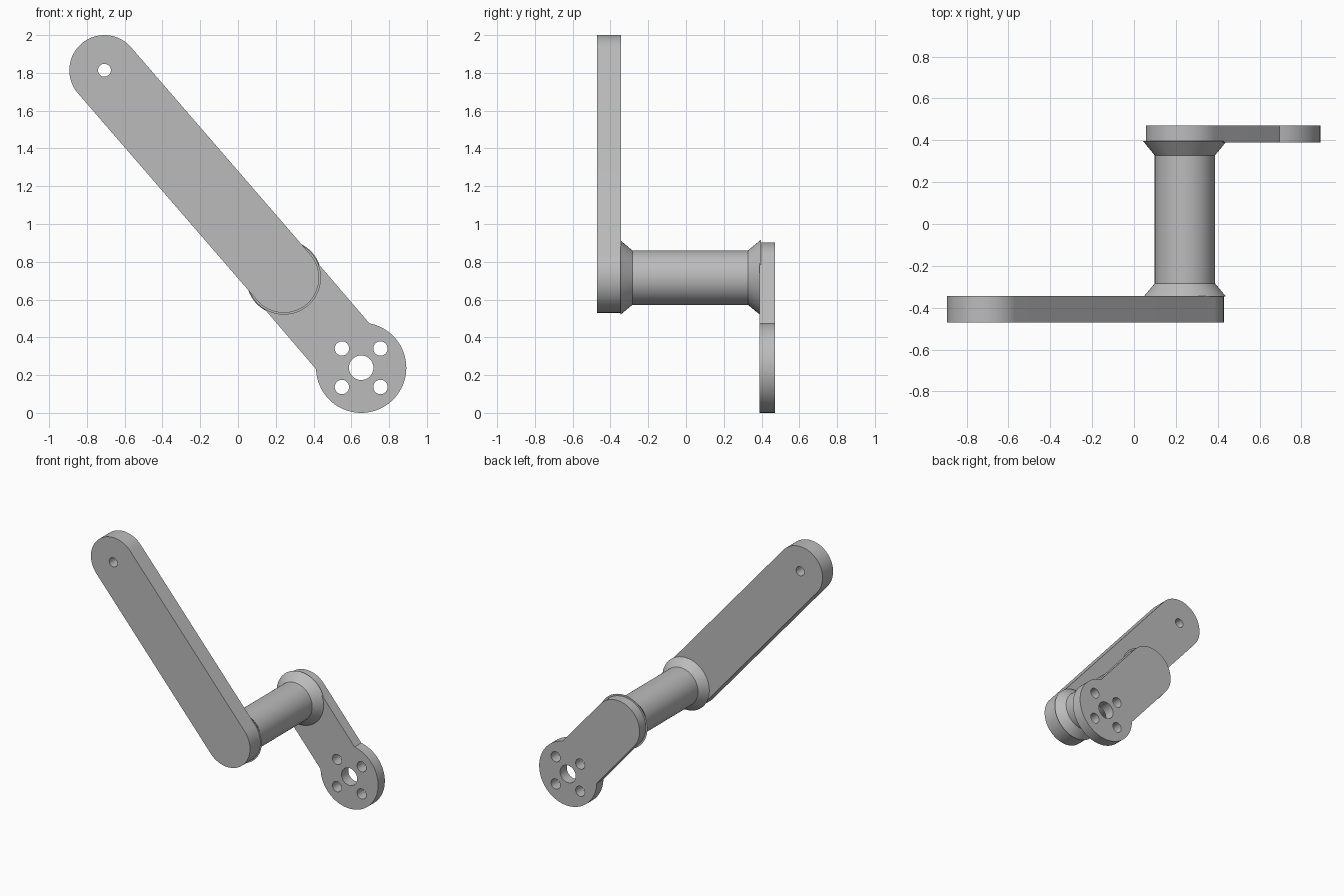
import bpy, bmesh, math
from mathutils import Matrix, Vector

old = bpy.data.objects.get("Cube")
if old:
    bpy.data.objects.remove(old, do_unlink=True)

# One plain grey for the whole crank
grey = bpy.data.materials.new("machined grey")
grey.use_nodes = True
COLOUR = (0.5, 0.5, 0.5, 1)
grey.diffuse_color = COLOUR
grey.node_tree.nodes["Principled BSDF"].inputs["Base Color"].default_value = COLOUR

TOP = Vector((-0.707, 1.814))     # x, z of the handle hole
PIN = Vector((0.243, 0.716))      # x, z of the crank pin
HUB = Vector((0.652, 0.239))      # x, z of the mounting hub
HALF_WIDTH = 0.186


def finish(name, bm):
    mesh = bpy.data.meshes.new(name)
    bmesh.ops.remove_doubles(bm, verts=bm.verts, dist=1e-5)
    bmesh.ops.recalc_face_normals(bm, faces=bm.faces)
    bm.to_mesh(mesh)
    bm.free()
    mesh.materials.clear()
    mesh.materials.append(grey)
    obj = bpy.data.objects.new(name, mesh)
    bpy.context.collection.objects.link(obj)
    bpy.ops.object.select_all(action="DESELECT")
    obj.select_set(True)
    bpy.context.view_layer.objects.active = obj
    bpy.ops.object.shade_smooth_by_angle(angle=math.radians(30))
    return obj


def arc(centre, radius, start, end, steps):
    return [centre + radius * Vector((math.cos(a), math.sin(a)))
            for a in (start + (end - start) * i / steps for i in range(steps + 1))]


def link_outline(a, ra, b, rb):
    """Two round ends joined by a straight bar."""
    d = b - a
    axis = math.atan2(d.y, d.x)
    points = []
    for centre, radius, facing in ((a, ra, axis + math.pi), (b, rb, axis)):
        sweep = math.pi - math.asin(HALF_WIDTH / radius)
        points += arc(centre, radius, facing - sweep, facing + sweep, 48)
    return points


def plate(name, outline, holes, y0, y1):
    """Flat plate with through holes, extruded from front y0 to back y1."""
    curve = bpy.data.curves.new(name, "CURVE")
    curve.dimensions = "2D"
    curve.fill_mode = "BOTH"
    curve.extrude = (y1 - y0) / 2
    loops = [outline] + [arc(c, r, 0, math.tau, 40)[:-1] for c, r in holes]
    for loop in loops:
        spline = curve.splines.new("POLY")
        spline.points.add(len(loop) - 1)
        for point, co in zip(spline.points, loop):
            point.co = (co.x, co.y, 0, 1)
        spline.use_cyclic_u = True
    helper = bpy.data.objects.new(name + " outline", curve)
    bpy.context.collection.objects.link(helper)
    bpy.context.view_layer.update()
    shape = helper.evaluated_get(bpy.context.evaluated_depsgraph_get())
    mesh = bpy.data.meshes.new_from_object(shape)
    bpy.data.objects.remove(helper, do_unlink=True)
    bm = bmesh.new()
    bm.from_mesh(mesh)
    bpy.data.meshes.remove(mesh)
    bm.transform(Matrix.Translation((0, (y0 + y1) / 2, 0))
                 @ Matrix.Rotation(math.pi / 2, 4, "X"))
    return finish(name, bm)


def turned(name, r0, r1, y0, y1):
    """Cylinder or cone about the pin axis, r0 at y0 and r1 at y1."""
    bm = bmesh.new()
    bmesh.ops.create_cone(bm, cap_ends=True, segments=72,
                          radius1=r1, radius2=r0, depth=y1 - y0)
    bm.transform(Matrix.Translation((PIN.x, (y0 + y1) / 2, PIN.y))
                 @ Matrix.Rotation(math.pi / 2, 4, "X"))
    return finish(name, bm)


# Long front arm with a small handle hole
plate("long_arm", link_outline(TOP, HALF_WIDTH, PIN, HALF_WIDTH),
      [(TOP, 0.034)], -0.47, -0.345)

# Short rear arm widening into a hub with a bore and four bolt holes
bolts = [(HUB + Vector((sx, sz)) * 0.102, 0.038) for sx in (-1, 1) for sz in (-1, 1)]
plate("hub_arm", link_outline(PIN, HALF_WIDTH, HUB, 0.239),
      [(HUB, 0.065)] + bolts, 0.39, 0.47)

# Crank pin with a flared collar at each end
turned("crank_pin", 0.144, 0.144, -0.35, 0.395)
turned("front_collar", 0.196, 0.144, -0.346, -0.284)
turned("rear_collar", 0.144, 0.2, 0.328, 0.396)
